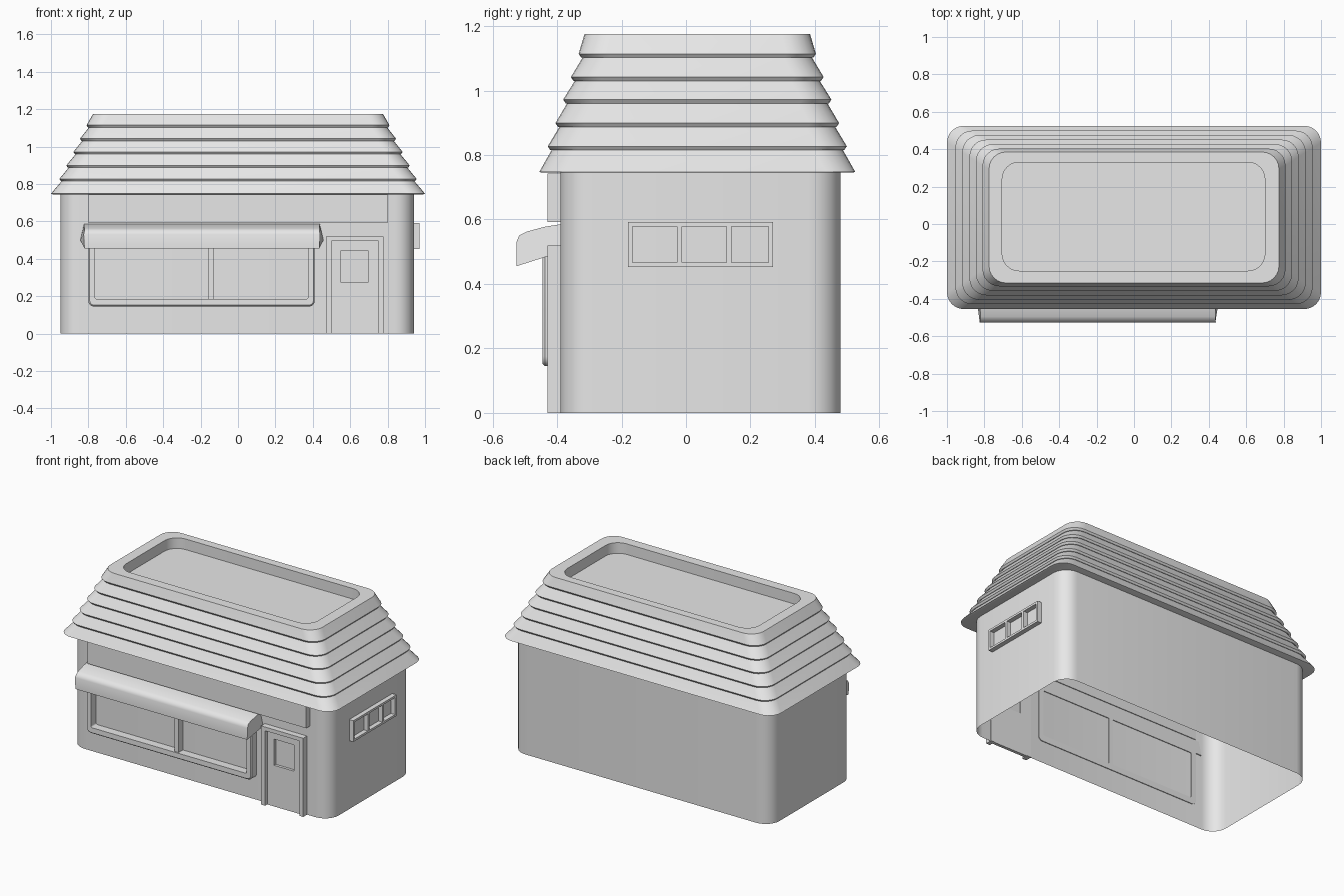
import bpy, bmesh, math
from mathutils import Vector

if "Cube" in bpy.data.objects:
    bpy.data.objects.remove(bpy.data.objects["Cube"], do_unlink=True)

plaster = bpy.data.materials.new("plain_grey")
plaster.use_nodes = True
grey = (0.8, 0.8, 0.8, 1)
plaster.diffuse_color = grey
plaster.node_tree.nodes["Principled BSDF"].inputs["Base Color"].default_value = grey


def finish(name, bm, angle=40):
    bmesh.ops.recalc_face_normals(bm, faces=bm.faces)
    mesh = bpy.data.meshes.new(name)
    bm.to_mesh(mesh)
    bm.free()
    mesh.materials.append(plaster)
    obj = bpy.data.objects.new(name, mesh)
    bpy.context.collection.objects.link(obj)
    bpy.ops.object.select_all(action='DESELECT')
    obj.select_set(True)
    bpy.context.view_layer.objects.active = obj
    bpy.ops.object.shade_smooth_by_angle(angle=math.radians(angle))
    return obj


def rounded(u0, u1, v0, v1, r, steps=6):
    """Outline of a rounded rectangle as (u, v) pairs."""
    pts = []
    corners = [(u1 - r, v1 - r), (u0 + r, v1 - r), (u0 + r, v0 + r), (u1 - r, v0 + r)]
    for i, (cu, cv) in enumerate(corners):
        for k in range(steps + 1):
            a = math.pi / 2 * (i + k / steps)
            pts.append((cu + r * math.cos(a), cv + r * math.sin(a)))
    return pts


def flat_ring(u0, u1, v0, v1, r, z):
    return [(u, v, z) for u, v in rounded(u0, u1, v0, v1, r)]


def front_ring(x0, x1, z0, z1, r, y):
    return [(u, y, v) for u, v in rounded(x0, x1, z0, z1, r)]


def loft(name, rings, caps=(False, False), closed=False, angle=40):
    bm = bmesh.new()
    loops = [[bm.verts.new(p) for p in ring] for ring in rings]
    pairs = list(zip(loops, loops[1:]))
    if closed:
        pairs.append((loops[-1], loops[0]))
    for a, b in pairs:
        n = len(a)
        for i in range(n):
            j = (i + 1) % n
            bm.faces.new((a[i], a[j], b[j], b[i]))
    if caps[0]:
        bm.faces.new(loops[0])
    if caps[1]:
        bm.faces.new(loops[-1])
    return finish(name, bm, angle)


def boxes(name, bounds):
    """One object made of several boxes given as (x0, x1, y0, y1, z0, z1)."""
    bm = bmesh.new()
    for x0, x1, y0, y1, z0, z1 in bounds:
        made = bmesh.ops.create_cube(bm, size=1)["verts"]
        for v in made:
            v.co = Vector(((x0 + x1) / 2 + v.co.x * (x1 - x0),
                           (y0 + y1) / 2 + v.co.y * (y1 - y0),
                           (z0 + z1) / 2 + v.co.z * (z1 - z0)))
    return finish(name, bm)


# Walls: thin shell open at the bottom
loft("walls", [flat_ring(-0.95, 0.94, -0.39, 0.48, 0.1, z) for z in (0, 0.76)])

# Stepped roof with overlapping courses and a sunken flat top
half_x = [1.0, 0.955, 0.918, 0.88, 0.845, 0.81, 0.775]
half_y = [0.49, 0.464, 0.44, 0.416, 0.392, 0.368, 0.35]
height = [0.745, 0.815, 0.887, 0.96, 1.03, 1.102, 1.175]
mid_y = 0.035


def roof_ring(hx, hy, z):
    return flat_ring(-hx, hx, mid_y - hy, mid_y + hy, 0.09, z)


rings = []
for i in range(6):
    hx, hy, z = half_x[i], half_y[i], height[i]
    lip = 0.008
    rings.append(roof_ring(hx - lip, hy - lip, z))
    rings.append(roof_ring(hx, hy, z + (0.012 if i else 0.003)))
    back = 0.012 if i < 5 else 0
    rings.append(roof_ring(half_x[i + 1] - back, half_y[i + 1] - back, height[i + 1]))
for z in (1.175, 1.105):
    rings.append(flat_ring(-0.705, 0.7, -0.25, 0.33, 0.09, z))
loft("roof", rings, caps=(True, True))

# Sign board under the eaves
boxes("sign_board", [(-0.8, 0.8, -0.43, -0.385, 0.592, 0.743)])

# Shop window: rounded frame and mullion
loft("shop_window_frame", [
    front_ring(-0.8, 0.41, 0.145, 0.53, 0.03, -0.385),
    front_ring(-0.8, 0.41, 0.145, 0.53, 0.03, -0.437),
    front_ring(-0.793, 0.403, 0.152, 0.523, 0.025, -0.445),
    front_ring(-0.765, 0.375, 0.185, 0.49, 0.01, -0.445),
    front_ring(-0.765, 0.375, 0.185, 0.49, 0.01, -0.385),
], closed=True)
boxes("shop_window_mullion", [(-0.16, -0.13, -0.435, -0.385, 0.18, 0.495)])

# Awning: sloping top with a rounded drop at the front
profile = [(-0.385, 0.586, 0.63), (-0.44, 0.577, 0.63), (-0.495, 0.562, 0.628),
           (-0.518, 0.55, 0.628), (-0.526, 0.53, 0.632), (-0.526, 0.455, 0.628),
           (-0.385, 0.5, 0.65)]
loft("awning", [[(-0.193 + side * h, y, z) for y, z, h in profile] for side in (-1, 1)],
     caps=(True, True), angle=50)

# Door: surround, panel with a recessed light
boxes("door_frame", [
    (0.47, 0.5, -0.43, -0.385, 0, 0.52),
    (0.75, 0.778, -0.43, -0.385, 0, 0.52),
    (0.5, 0.75, -0.43, -0.385, 0.495, 0.52)])
loft("door_panel", [
    front_ring(0.5, 0.75, 0, 0.495, 0.001, -0.388),
    front_ring(0.5, 0.75, 0, 0.495, 0.001, -0.408),
    front_ring(0.55, 0.695, 0.272, 0.445, 0.001, -0.408),
    front_ring(0.55, 0.695, 0.272, 0.445, 0.001, -0.388),
], closed=True)

# Side window: rails and posts around three panes
rails = [(0.935, 0.97, -0.18, 0.27, z, z + 0.014) for z in (0.452, 0.578)]
posts = [(0.935, 0.97, y, y + w, 0.466, 0.578)
         for y, w in ((-0.18, 0.014), (-0.028, 0.016), (0.125, 0.016), (0.256, 0.014))]
boxes("side_window_frame", rails + posts)
